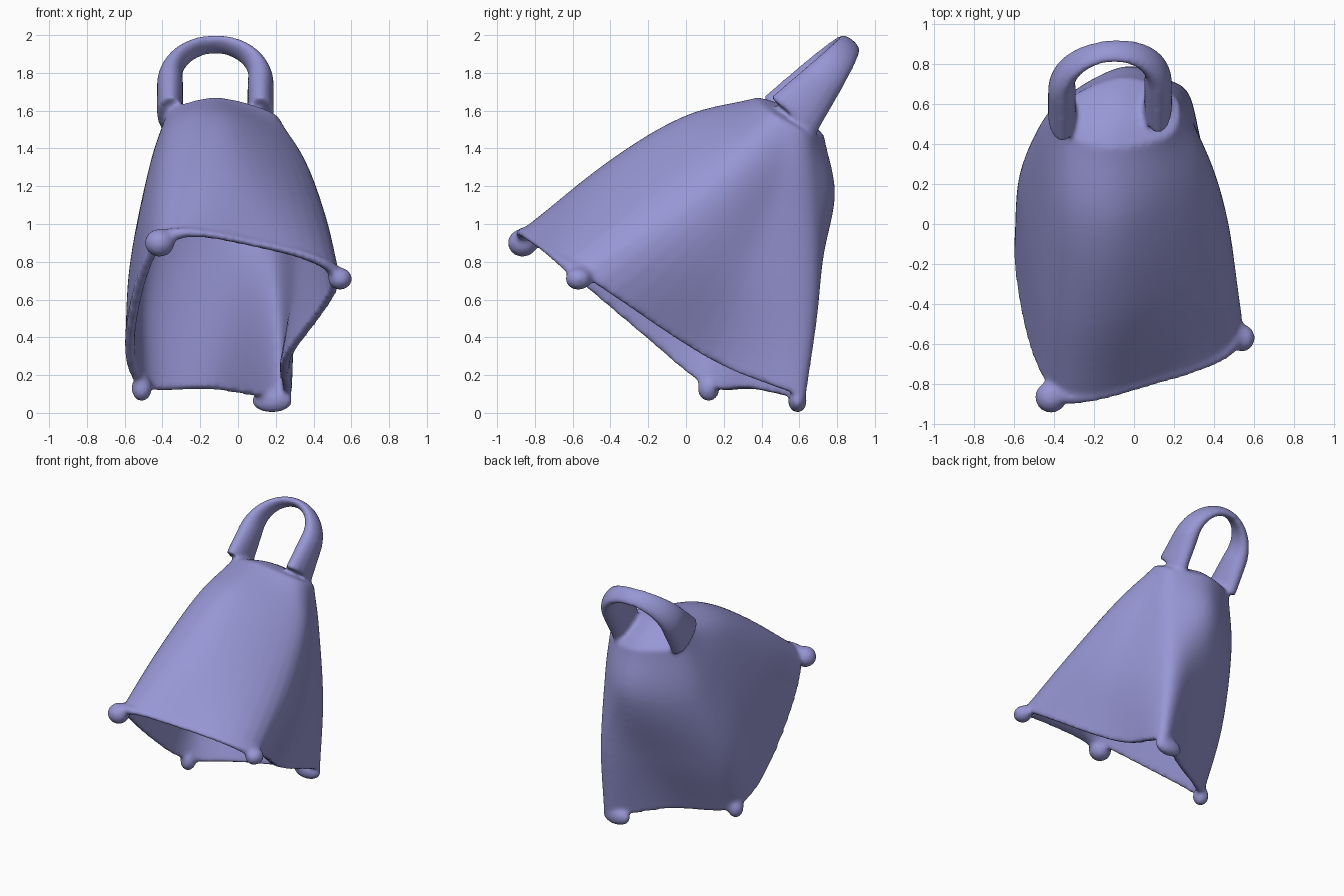
import bpy, bmesh, math
from mathutils import Vector

if "Cube" in bpy.data.objects:
    bpy.data.objects.remove(bpy.data.objects["Cube"])

# One colour for the whole casting
mat = bpy.data.materials.new("lavender")
mat.use_nodes = True
colour = (0.31, 0.305, 0.66, 1)
mat.diffuse_color = colour
mat.node_tree.nodes["Principled BSDF"].inputs["Base Color"].default_value = colour


def make_object(name, bm):
    mesh = bpy.data.meshes.new(name)
    bm.to_mesh(mesh)
    bm.free()
    mesh.materials.append(mat)
    obj = bpy.data.objects.new(name, mesh)
    bpy.context.collection.objects.link(obj)
    return obj


def spline(p0, p1, p2, p3, t):
    return 0.5 * (2 * p1 + (p2 - p0) * t + (2 * p0 - 5 * p1 + 4 * p2 - p3) * t * t
                  + (3 * p1 - p0 - 3 * p2 + p3) * t ** 3)


def open_curve(points, steps):
    pts = [2 * points[0] - points[1], *points, 2 * points[-1] - points[-2]]
    out = [spline(*pts[i:i + 4], k / steps) for i in range(len(points) - 1) for k in range(steps)]
    return out + [points[-1]]


def closed_curve(points, steps):
    n = len(points)
    return [spline(*[points[(i + d) % n] for d in (-1, 0, 1, 2)], k / steps)
            for i in range(n) for k in range(steps)]


def sweep(name, path, sides=16):
    """Closed tube through (centre, half axis, half axis) stations."""
    bm = bmesh.new()
    rings = []
    for c, a, b in path:
        angles = [math.tau * k / sides for k in range(sides)]
        rings.append([bm.verts.new(c + a * math.cos(q) + b * math.sin(q)) for q in angles])
    for r, s in zip(rings, rings[1:]):
        for k in range(sides):
            m = (k + 1) % sides
            bm.faces.new((r[k], s[k], s[m], r[m]))
    bm.faces.new(rings[0])
    bm.faces.new(rings[-1])
    bmesh.ops.recalc_face_normals(bm, faces=bm.faces)
    return make_object(name, bm)


# Bell body: eight rails running from the crown down to the mouth
rails = {
    "front_left": [(-.31, .43, 1.63), (-.35, .04, 1.51), (-.39, -.41, 1.23), (-.41, -.83, .93)],
    "front": [(-.1, .38, 1.67), (-.05, 0, 1.56), (0, -.4, 1.3), (.05, -.8, .92)],
    "front_right": [(.17, .44, 1.6), (.34, .25, 1.36), (.46, -.1, 1.05), (.54, -.54, .73)],
    "right": [(.23, .57, 1.52), (.3, .5, 1.2), (.35, .32, .72), (.28, .13, .28)],
    "back_right": [(.16, .67, 1.47), (.2, .69, 1.15), (.24, .69, .6), (.26, .63, .08)],
    "back": [(-.08, .73, 1.47), (-.06, .78, 1.1), (-.08, .6, .6), (-.15, .37, .12)],
    "back_left": [(-.35, .61, 1.51), (-.44, .54, 1.1), (-.53, .33, .6), (-.53, .12, .14)],
    "left": [(-.38, .5, 1.58), (-.47, .27, 1.3), (-.55, 0, .9), (-.59, -.28, .46)],
}
rail_curves = [open_curve([Vector(p) for p in pts], 8) for pts in rails.values()]
STEPS = 8
sections = [closed_curve(list(level), STEPS) for level in zip(*rail_curves)]

# Crown: the top section shrinks into a shallow dome
up = Vector((0, .5, .87))
crown = sum(sections[0], Vector()) / len(sections[0])
dome = [[p.lerp(crown, f) + up * .05 * math.sin(f * math.pi / 2) for p in sections[0]]
        for f in (.85, .6, .35, .15)]
bm = bmesh.new()
rows = [[bm.verts.new(p) for p in row] for row in dome + sections]
for r, s in zip(rows, rows[1:]):
    for k in range(len(r)):
        m = (k + 1) % len(r)
        bm.faces.new((r[k], s[k], s[m], r[m]))
bm.faces.new(rows[0])
body = make_object("bell", bm)
wall = body.modifiers.new("wall", "SOLIDIFY")
wall.thickness = .05
wall.offset = -1
bpy.context.view_layer.objects.active = body
bpy.ops.object.modifier_apply(modifier=wall.name)
parts = [body]

# Rolled lip along the front edge of the mouth, swelling into the corner knobs
lip = []
for k, p in enumerate(sections[-1][:2 * STEPS + 1]):
    r = .02 + .035 * abs(k / STEPS - 1) ** 4
    lip.append((p - Vector((0, 0, .015)), Vector((0, r, 0)), Vector((0, 0, r))))
parts.append(sweep("front_lip", lip))

# Hanging loop: a flat band leaning back, with straight, wider feet
lean, across = Vector((0, .64, .77)), Vector((0, .77, -.64))
stations = []
for k in range(41):
    q = math.radians(-70 + 320 * k / 40)
    rise = math.sin(q)
    side = math.cos(q) if rise > 0 else math.copysign(1, math.cos(q))
    centre = Vector((-.12 + .24 * side, .7 + .02 * side, 1.755)) + lean * .255 * rise
    radial = Vector((side, 0, 0)) + lean * max(0, rise)
    stations.append((centre, radial * (.07 - .04 * max(0, rise)), across * (.115 - .045 * rise)))
parts.append(sweep("hanging_loop", stations))

# Rounded knobs on the mouth corners
knobs = {
    "front_left_knob": ((-.415, -.865, .9), (.08, .08, .075)),
    "front_right_knob": ((.54, -.57, .71), (.065, .07, .06)),
    "back_left_knob": ((-.51, .12, .13), (.055, .06, .07)),
    "back_right_knob": ((.18, .59, .065), (.11, .05, .065)),
}
for name, (place, size) in knobs.items():
    bm = bmesh.new()
    bmesh.ops.create_uvsphere(bm, u_segments=20, v_segments=12, radius=1)
    bmesh.ops.scale(bm, vec=size, verts=bm.verts)
    bmesh.ops.translate(bm, vec=place, verts=bm.verts)
    parts.append(make_object(name, bm))

# Fuse everything into one softly cast surface
bpy.ops.object.select_all(action="DESELECT")
for part in parts:
    part.select_set(True)
bpy.context.view_layer.objects.active = body
bpy.ops.object.join()
fuse = body.modifiers.new("fuse", "REMESH")
fuse.mode = "VOXEL"
fuse.voxel_size = .014
fuse.use_smooth_shade = True
soften = body.modifiers.new("soften", "SMOOTH")
soften.factor = .5
soften.iterations = 10
bpy.ops.object.shade_smooth()
